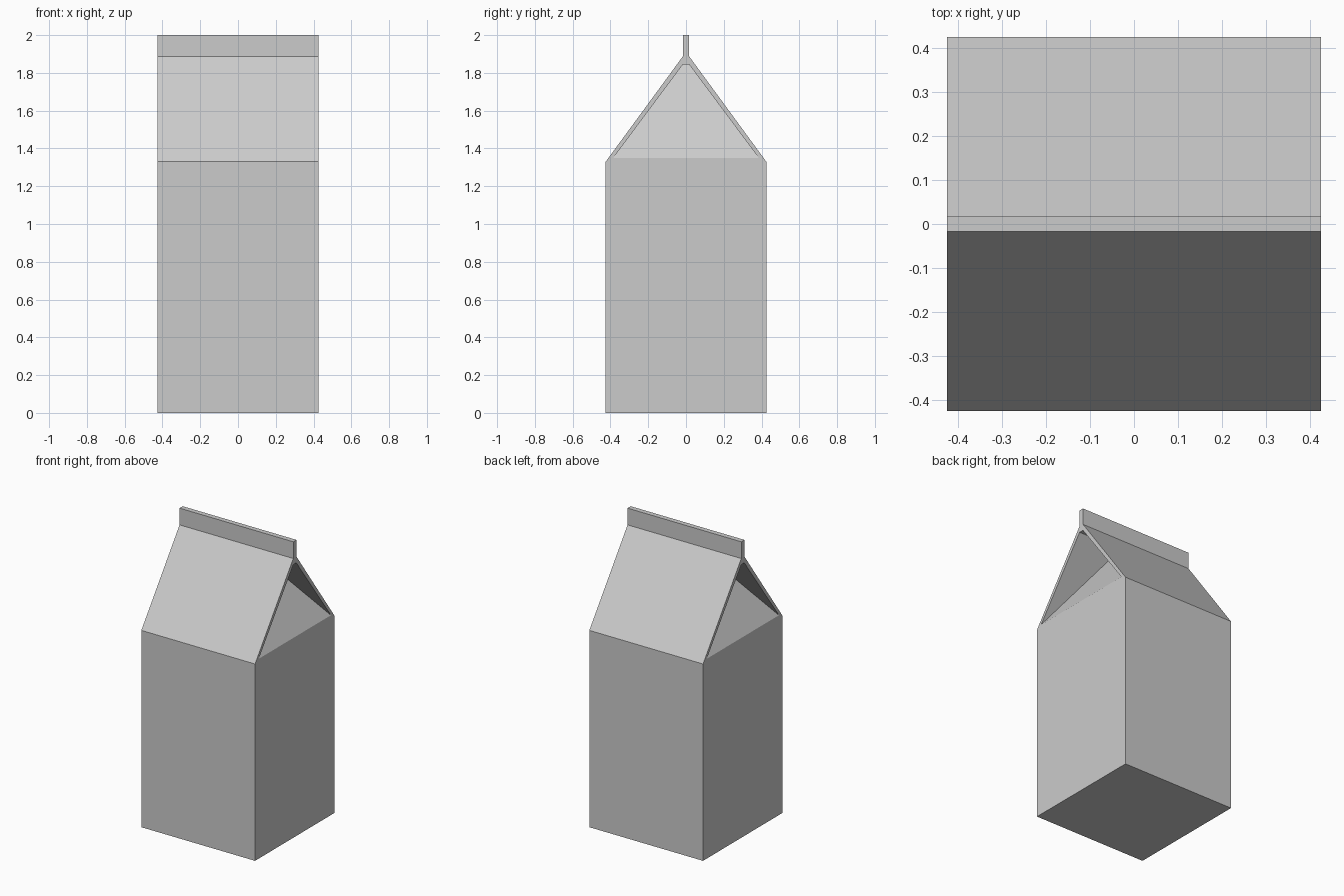
import bpy, bmesh

if "Cube" in bpy.data.objects:
    bpy.data.objects.remove(bpy.data.objects["Cube"])

HALF = 0.425      # half width of the square body
DEPTH = 0.33      # how far the folded gable panel leans inwards

# Side outline (y, z): body, sloping roof panels, sealed top fin
right_half = [(HALF, 0), (HALF, 1.33), (0.017, 1.887), (0.017, 2.0)]
outline = right_half + [(-y, z) for y, z in reversed(right_half)]

# Opening of the folded gable, inside the roof panel edges
opening = [(-0.385, 1.35), (0.385, 1.35), (0.016, 1.845), (-0.016, 1.845)]

bm = bmesh.new()


def add_points(x, points):
    return [bm.verts.new((x, y, z)) for y, z in points]


def add_end(side):
    """One end wall with its tucked-in gable; returns the outline verts."""
    p = add_points(side * HALF, outline)
    a, b, c, d = add_points(side * HALF, opening)
    ci, di = add_points(side * (HALF - DEPTH), opening[2:])
    faces = [
        (p[0], p[1], b, a, p[6], p[7]),        # flat wall
        (p[1], p[2], c, b),                    # roof panel edges
        (p[6], a, d, p[5]),
        (p[2], p[3], p[4], p[5], d, c),        # fin end
        (a, b, ci, di),                        # leaning gable panel
        (b, c, ci), (d, a, di),                # undersides of the roof
        (c, d, di, ci),                        # fold ceiling
    ]
    for f in faces:
        bm.faces.new(f)
    return p


# Two ends joined by the long panels
left, right = add_end(-1), add_end(1)
n = len(outline)
for i in range(n):
    j = (i + 1) % n
    bm.faces.new((left[i], left[j], right[j], right[i]))

bmesh.ops.recalc_face_normals(bm, faces=bm.faces[:])
mesh = bpy.data.meshes.new("carton")
bm.to_mesh(mesh)
bm.free()
carton = bpy.data.objects.new("carton", mesh)
bpy.context.collection.objects.link(carton)
